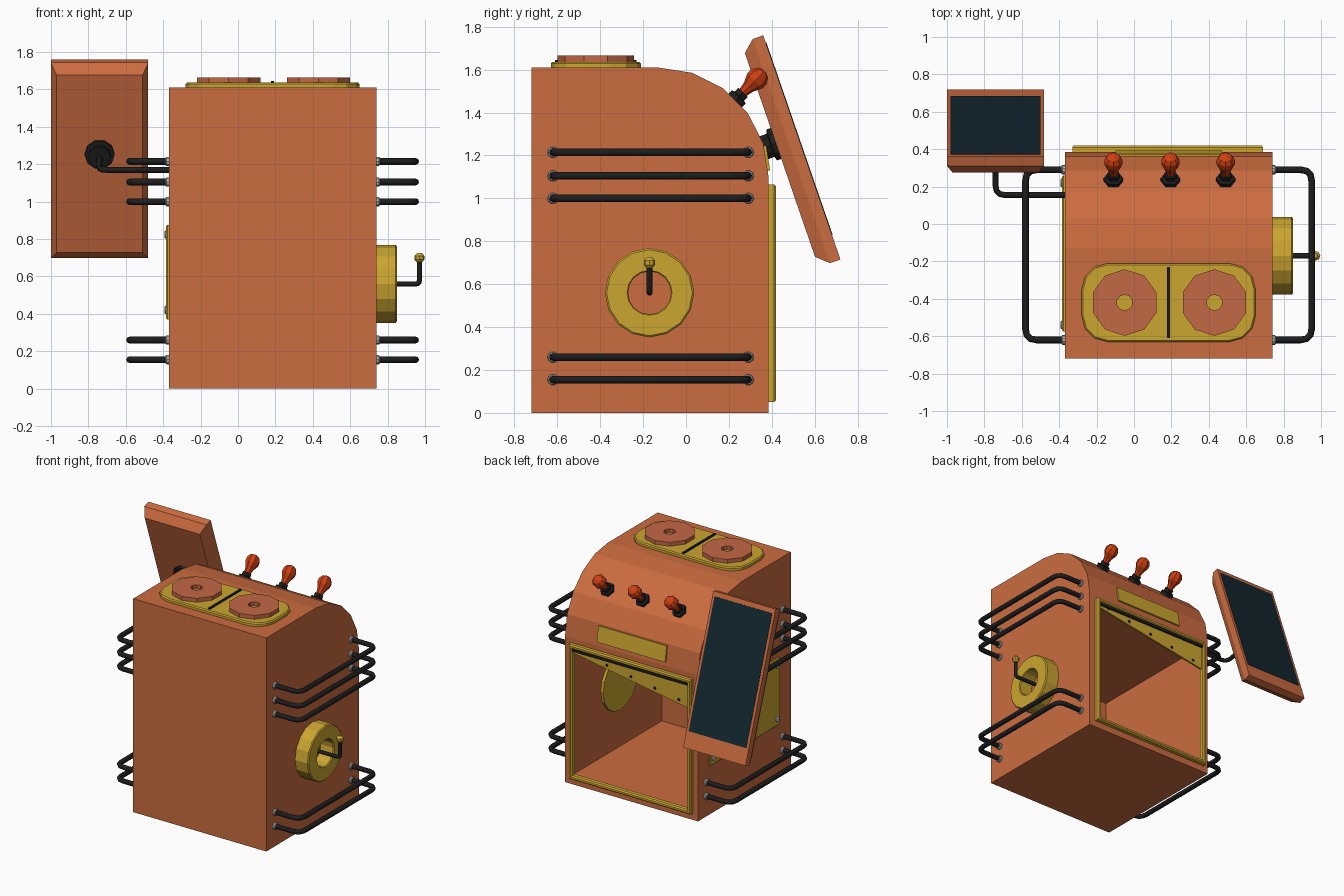
import bpy, bmesh
from math import sin, cos, pi, radians
from mathutils import Vector as V

if "Cube" in bpy.data.objects:
    bpy.data.objects.remove(bpy.data.objects["Cube"])


def material(name, r, g, b):
    m = bpy.data.materials.new(name)
    m.diffuse_color = (r, g, b, 1)
    m.use_nodes = True
    m.node_tree.nodes["Principled BSDF"].inputs["Base Color"].default_value = m.diffuse_color
    return m


ORANGE = material("orange_paint", 0.60, 0.15, 0.05)
COPPER = material("copper", 0.55, 0.14, 0.06)
BRASS = material("brass", 0.60, 0.38, 0.03)
BLACK = material("black_metal", 0.012, 0.012, 0.012)
RED = material("red_bulb", 0.62, 0.05, 0.005)
GLASS = material("dark_glass", 0.006, 0.02, 0.03)
STEEL = material("steel", 0.45, 0.45, 0.45)


def loft(name, rings, mat, closed=False):
    """Skin a list of equal-length point rings; cap the ends unless closed."""
    bm = bmesh.new()
    vs = [[bm.verts.new(p) for p in r] for r in rings]
    n = len(vs[0])
    pairs = list(zip(vs, vs[1:])) + ([(vs[-1], vs[0])] if closed else [])
    for a, b in pairs:
        for i in range(n):
            bm.faces.new((a[i], a[(i + 1) % n], b[(i + 1) % n], b[i]))
    if not closed:
        bm.faces.new(vs[0])
        bm.faces.new(vs[-1])
    bmesh.ops.recalc_face_normals(bm, faces=bm.faces)
    me = bpy.data.meshes.new(name)
    bm.to_mesh(me)
    bm.free()
    me.materials.append(mat)
    ob = bpy.data.objects.new(name, me)
    bpy.context.collection.objects.link(ob)
    return ob


def box(name, lo, hi, mat):
    (x0, y0, z0), (x1, y1, z1) = lo, hi
    return loft(name, [[(x0, y0, z), (x1, y0, z), (x1, y1, z), (x0, y1, z)] for z in (z0, z1)], mat)


def lathe(name, profile, origin, axis, n, mat, closed=False, phase=0):
    """Revolve (radius, height) points about an axis through origin."""
    q = V(axis).to_track_quat('Z', 'Y')
    rings = [[V(origin) + q @ V((r * cos(2 * pi * i / n + phase), r * sin(2 * pi * i / n + phase), h))
              for i in range(n)] for r, h in profile]
    return loft(name, rings, mat, closed)


def tube(name, pts, bend, radius, mat):
    """Round tube along a path whose corners are rounded by the bend distance."""
    pts = [V(p) for p in pts]
    path = [pts[0]]
    for a, p, b in zip(pts, pts[1:], pts[2:]):
        s = p + (a - p).normalized() * bend
        e = p + (b - p).normalized() * bend
        path += [s * (1 - t) ** 2 + p * 2 * t * (1 - t) + e * t * t for t in (0, 1 / 3, 2 / 3, 1)]
    path.append(pts[-1])
    cu = bpy.data.curves.new(name, 'CURVE')
    cu.dimensions = '3D'
    cu.bevel_depth, cu.bevel_resolution, cu.use_fill_caps = radius, 2, True
    sp = cu.splines.new('POLY')
    sp.points.add(len(path) - 1)
    for pt, co in zip(sp.points, path):
        pt.co = (*co, 1)
    tmp = bpy.data.objects.new(name + "_path", cu)
    me = bpy.data.meshes.new_from_object(tmp)
    bpy.data.objects.remove(tmp)
    me.materials.clear()
    me.materials.append(mat)
    bpy.context.collection.objects.link(bpy.data.objects.new(name, me))


CX = 0.185  # centre line of the cabinet

# Cabinet: side profile with a faceted quarter-round top, hollowed from the +y side
arc = [(-0.13 + 0.515 * cos(radians(a)), 1.10 + 0.51 * sin(radians(a))) for a in range(0, 91, 18)]
side = [(-0.72, 0), (0.385, 0)] + arc + [(-0.72, 1.61)]
cabinet = loft("cabinet", [[(x, y, z) for y, z in side] for x in (-0.37, 0.74)], ORANGE)
cutter = box("cavity_cutter", (-0.315, -0.69, 0.065), (0.685, 0.6, 1.04), ORANGE)
cutter.hide_render = True
cutter.hide_set(True)
cut = cabinet.modifiers.new("cavity", 'BOOLEAN')
cut.object, cut.operation, cut.solver = cutter, 'DIFFERENCE', 'EXACT'


# Door frame around the opening
def frame_ring(inset, y):
    x0, x1, z0, z1 = -0.33 + inset, 0.69 - inset, 0.05 + inset, 1.065 - inset
    return [(x0, y, z0), (x1, y, z0), (x1, y, z1), (x0, y, z1)]


loft("door_frame", [frame_ring(*p) for p in
     ((0, 0.38), (0, 0.41), (0.008, 0.42), (0.022, 0.42), (0.03, 0.41), (0.03, 0.38))], BRASS, True)

# Slanted blade under the frame, with its slide bar and rivets
blade = [(0.665, 1.04), (0.665, 1.0), (-0.305, 0.84), (-0.305, 1.04)]
loft("slanted_blade", [[(x, y, z) for x, z in blade] for y in (0.385, 0.40)], BRASS)
box("blade_slide_bar", (-0.305, 0.385, 1.015), (0.665, 0.412, 1.037), BLACK)
for i in range(5):
    x = 0.58 - 0.2 * i
    lathe("blade_rivet", [(0.011, 0), (0.007, 0.008)], (x, 0.40, 0.84 + (x + 0.305) * 0.165 + 0.03),
          (0, 1, 0), 8, BLACK)

# Name plate on the lowest facet of the curved top
(ay, az), (by, bz) = arc[0], arc[1]
low, up = V((0, ay, az)), V((0, by - ay, bz - az))
n = V((0, up.z, -up.y)).normalized()
loft("front_plate", [[V((x, 0, 0)) + low + up * t + n * d
                      for x, t in ((-0.10, 0.18), (0.47, 0.18), (0.47, 0.92), (-0.10, 0.92))]
                     for d in (-0.005, 0.012)], BRASS)

# Indicator bulbs on the middle facet
for x in (-0.11, CX + 0.01, 0.49):
    at, axis = (x, 0.228, 1.455), (0, 1, 1)
    lathe("bulb_socket", [(0.052, -0.01), (0.052, 0.025), (0.035, 0.03), (0.035, 0.055)], at, axis, 6, BLACK)
    lathe("bulb", [(0.022, 0.05), (0.03, 0.09), (0.049, 0.13), (0.049, 0.16), (0.034, 0.185), (0.012, 0.195)],
          at, axis, 8, RED)


# Hob: rounded base plate, two ring burners and a dividing bar
def rounded(x0, x1, y0, y1, r, z):
    out = []
    for k, (cx, cy) in enumerate(((x1 - r, y1 - r), (x0 + r, y1 - r), (x0 + r, y0 + r), (x1 - r, y0 + r))):
        out += [(cx + r * cos(radians(a + 90 * k)), cy + r * sin(radians(a + 90 * k)), z) for a in (0, 30, 60, 90)]
    return out


loft("hob_plate", [rounded(-0.28 + d, 0.65 - d, -0.63 + d, -0.21 - d, 0.14 - d, z)
                   for d, z in ((0, 1.60), (0, 1.628), (0.008, 1.636))], BRASS)
box("hob_divider", (CX - 0.008, -0.61, 1.62), (CX + 0.008, -0.23, 1.645), BLACK)
for x in (-0.05, 0.43):
    lathe("burner", [(0.178, 1.63), (0.178, 1.665), (0.042, 1.665), (0.042, 1.63)],
          (x, -0.42, 0), (0, 0, 1), 10, COPPER, True, pi / 2)

# Side rails with end washers, mirrored to both sides
for s in (1, -1):
    for z in (0.155, 0.26, 1.0, 1.105, 1.215):
        wall, out = CX + s * 0.55, CX + s * 0.765
        tube("side_rail", [(wall, 0.29, z), (out, 0.29, z), (out, -0.62, z), (wall, -0.62, z)], 0.06, 0.018, BLACK)
        for y in (0.29, -0.62):
            lathe("rail_washer", [(0.026, 0), (0.026, 0.015), (0.021, 0.02)],
                  (CX + s * 0.553, y, z), (s, 0, 0), 10, STEEL)

# Crank: brass hub outside, disc inside, bent arm and knob
hub = (0.74, -0.17, 0.56)
lathe("crank_hub", [(0.208, -0.01), (0.208, 0.103), (0.2, 0.11), (0.105, 0.11), (0.1, 0.103), (0.1, -0.01)],
      hub, (1, 0, 0), 16, BRASS, True)
lathe("crank_inner_disc", [(0.208, -0.075), (0.208, -0.05)], hub, (1, 0, 0), 16, BRASS)
tube("crank_arm", [(0.73, -0.17, 0.56), (0.97, -0.17, 0.56), (0.97, -0.17, 0.69)], 0.02, 0.014, BLACK)
lathe("crank_knob", [(0.012, -0.026), (0.026, -0.01), (0.026, 0.01), (0.012, 0.026)],
      (0.97, -0.17, 0.70), (0, 0, 1), 8, BRASS)

# Service panel on the -x side with corner screws
loft("side_panel", [[(x, -0.575 + d, 0.37 + d), (x, 0.26 - d, 0.37 + d), (x, 0.26 - d, 0.875 - d),
                     (x, -0.575 + d, 0.875 - d)] for x, d in ((-0.365, 0), (-0.378, 0), (-0.384, 0.006))], BRASS)
for y in (-0.54, 0.22):
    for z in (0.42, 0.825):
        lathe("panel_screw", [(0.022, 0), (0.022, 0.008), (0.014, 0.012)], (-0.382, y, z), (-1, 0, 0), 8, STEEL)

# Tilted display: v runs up the face, w points out of the glass
base = V((0, 0.72, 0.715))
v = V((0, -0.36, 1.045)).normalized()
w = V((0, v.z, -v.y))
L = 1.105


def panel(x0, x1, v0, v1, d):
    return [V((x, 0, 0)) + base + v * t + w * d for x, t in ((x0, v0), (x1, v0), (x1, v1), (x0, v1))]


loft("display_case", [panel(-1, -0.48, 0, L, 0), panel(-1, -0.48, 0, L, -0.052),
                      panel(-0.97, -0.51, 0.05, L - 0.05, -0.108)], ORANGE)
loft("display_glass", [panel(-0.98, -0.50, 0.12, L - 0.035, d) for d in (-0.01, 0.003)], GLASS)

# Swivel mount and support arm
lathe("display_mount", [(0.08, 0.01), (0.08, -0.025), (0.06, -0.03), (0.06, -0.065)],
      (-0.74, 0.423, 1.257), w, 10, BLACK)
tube("display_arm", [(-0.36, 0.155, 1.17), (-0.74, 0.155, 1.17), (-0.74, 0.27, 1.19), (-0.74, 0.40, 1.25)],
     0.05, 0.016, BLACK)
